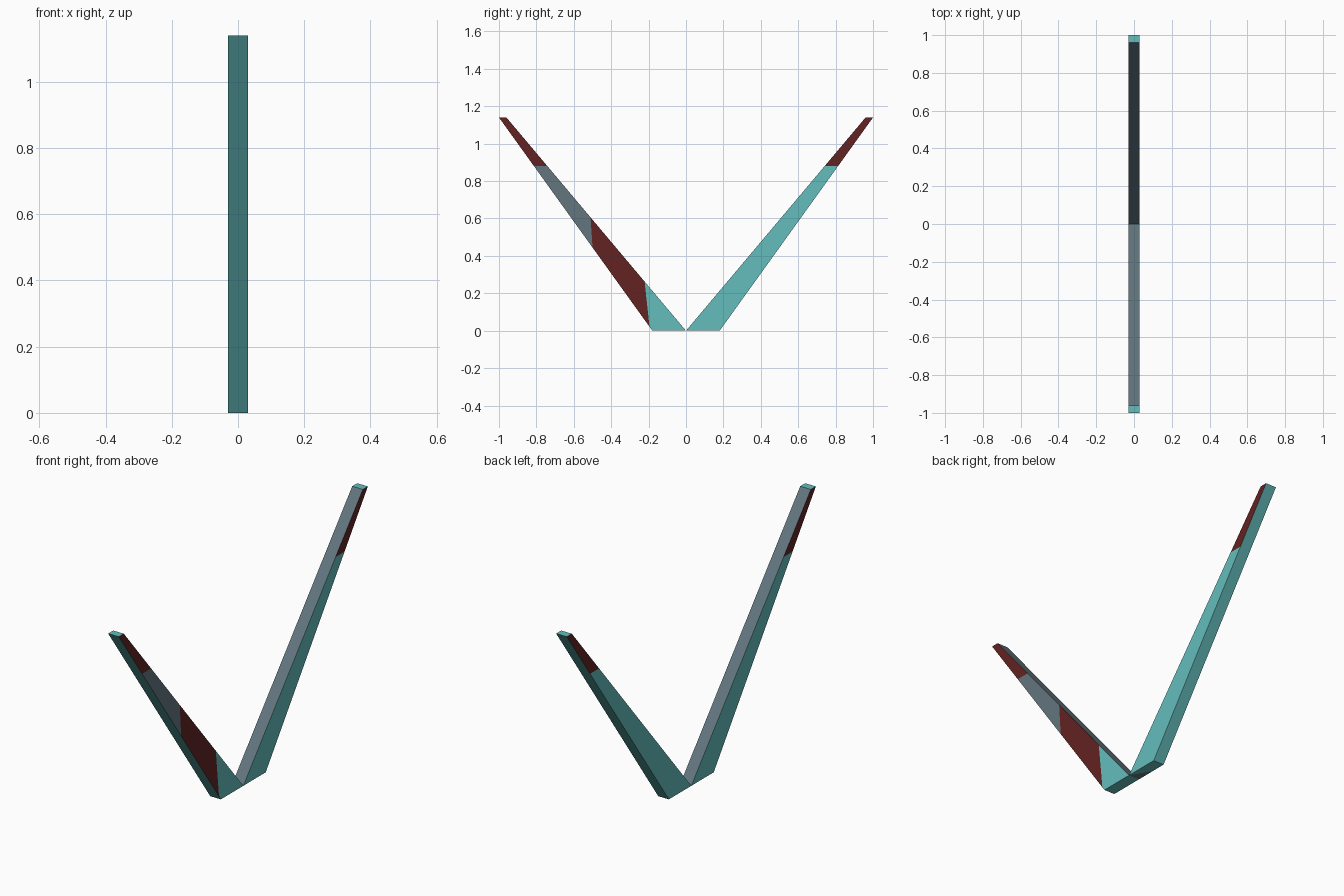
import bpy, bmesh
from mathutils import Vector

if "Cube" in bpy.data.objects:
    bpy.data.objects.remove(bpy.data.objects["Cube"])


def material(name, rgb):
    m = bpy.data.materials.new(name)
    m.diffuse_color = (*rgb, 1)
    m.use_nodes = True
    m.node_tree.nodes["Principled BSDF"].inputs["Base Color"].default_value = m.diffuse_color
    return m


TEAL, SLATE, RED = 0, 1, 2
mats = [material("teal", (0.127, 0.51, 0.505)),
        material("slate_grey", (0.125, 0.18, 0.21)),
        material("dark_red", (0.122, 0.016, 0.016))]

HALF = 0.03      # half thickness in x
TIP_Z = 0.88     # start of the red tips
PROFILE = [(0, 0), (0.18, 0), (1.0, 1.14), (0.96, 1.14)]
# slanted band borders on the decorated side, as (y, z) pairs
BANDS = [((-0.51, 0.60), (-0.50, 0.45)), ((-0.22, 0.25), (-0.195, 0.02))]


def side_of(band, p):
    """Positive when p lies on the +y side of a band border."""
    (y0, z0), (y1, z1) = band
    return (p.y - y0) * (z0 - z1) - (p.z - z0) * (y0 - y1)


def leg(name, s):
    # tapered slanted bar
    bm = bmesh.new()
    a = [bm.verts.new((-HALF, s * y, z)) for y, z in PROFILE]
    b = [bm.verts.new((HALF, s * y, z)) for y, z in PROFILE]
    bm.faces.new(a)
    bm.faces.new(b[::-1])
    for i in range(4):
        j = (i + 1) % 4
        bm.faces.new((a[i], b[i], b[j], a[j]))
    bmesh.ops.recalc_face_normals(bm, faces=bm.faces)

    # cut the colour borders
    def cut(co, no, faces):
        edges = {e for f in faces for e in f.edges}
        verts = {v for f in faces for v in f.verts}
        bmesh.ops.bisect_plane(bm, geom=list(faces) + list(edges) + list(verts),
                               plane_co=co, plane_no=no, dist=1e-5)

    cut((0, 0, TIP_Z), (0, 0, 1), list(bm.faces))
    if s < 0:
        for (y0, z0), (y1, z1) in BANDS:
            cut((0, y0, z0), Vector((0, z0 - z1, y1 - y0)).normalized(), list(bm.faces))
    else:
        # small grey corner under the joint
        cut((HALF, 0, 0), Vector((0.1, 0.06, 0)).normalized(),
            [f for f in bm.faces if f.normal.z < -0.9])

    # colour by direction and position
    bm.normal_update()
    for f in bm.faces:
        c, n = f.calc_center_median(), f.normal
        f.material_index = TEAL
        if abs(n.x) > 0.9:
            if c.z > TIP_Z:
                f.material_index = RED
            elif s < 0 and n.x > 0:
                if side_of(BANDS[0], c) < 0:
                    f.material_index = SLATE
                elif side_of(BANDS[1], c) < 0:
                    f.material_index = RED
        elif n.y * s < -0.3:
            f.material_index = SLATE
        elif s > 0 and n.z < -0.9 and c.y < 0.06:
            f.material_index = SLATE

    me = bpy.data.meshes.new(name)
    bm.to_mesh(me)
    bm.free()
    for m in mats:
        me.materials.append(m)
    bpy.context.collection.objects.link(bpy.data.objects.new(name, me))


leg("front_arm", -1)
leg("back_arm", 1)
